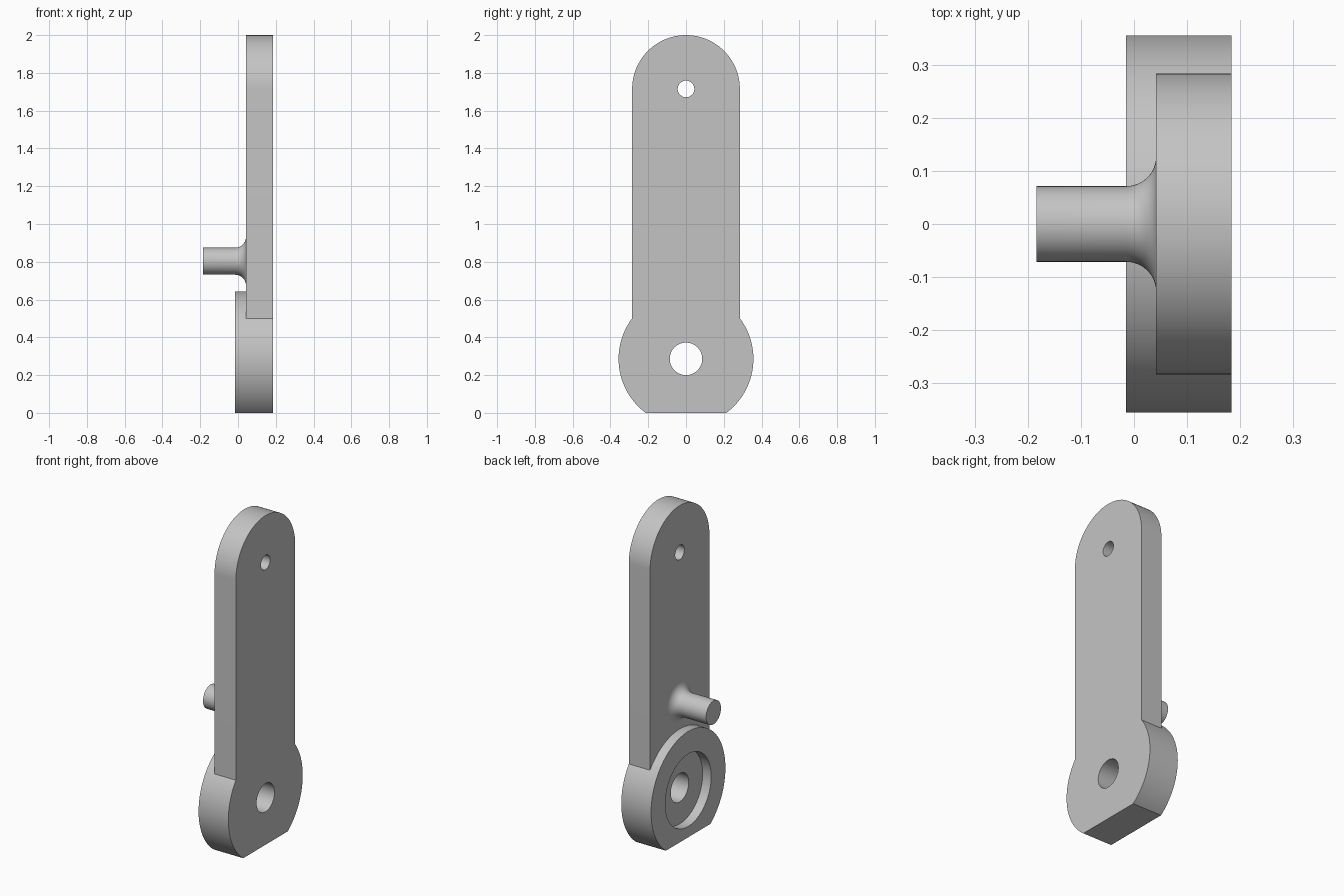
import bpy
import bmesh
from math import sin, cos, pi, asin

cube = bpy.data.objects.get("Cube")
if cube:
    bpy.data.objects.remove(cube, do_unlink=True)

# Key dimensions
BACK, STEP, RIM = 0.185, 0.042, -0.015       # x of the flat side, arm face, hub face
HUB_Z, HUB_R = 0.286, 0.357
ARM_Z, ARM_R = 1.715, 0.285
PEG_Z, PEG_R, PEG_END = 0.803, 0.0715, -0.185

grey = bpy.data.materials.new("plain grey")
grey.use_nodes = True
grey.diffuse_color = (0.55, 0.55, 0.55, 1)
grey.node_tree.nodes["Principled BSDF"].inputs["Base Color"].default_value = grey.diffuse_color


def finish(name, bm):
    bmesh.ops.recalc_face_normals(bm, faces=bm.faces)
    mesh = bpy.data.meshes.new(name)
    bm.to_mesh(mesh)
    bm.free()
    mesh.materials.append(grey)
    obj = bpy.data.objects.new(name, mesh)
    bpy.context.collection.objects.link(obj)
    return obj


def arc(radius, z, start, end, steps):
    """Points (y, z) along an arc."""
    angles = [start + (end - start) * i / steps for i in range(steps + 1)]
    return [(radius * cos(a), z + radius * sin(a)) for a in angles]


def slab(name, outline, x0, x1):
    """Extrude a closed (y, z) outline along x."""
    bm = bmesh.new()
    face = bm.faces.new([bm.verts.new((x0, y, z)) for y, z in outline])
    new = bmesh.ops.extrude_face_region(bm, geom=[face])["geom"]
    verts = [v for v in new if isinstance(v, bmesh.types.BMVert)]
    bmesh.ops.translate(bm, verts=verts, vec=(x1 - x0, 0, 0))
    return finish(name, bm)


def disc(name, radius, z, x0, x1, steps=96):
    return slab(name, arc(radius, z, 0, 2 * pi, steps)[:-1], x0, x1)


def combine(target, tool, operation):
    mod = target.modifiers.new(operation.title(), "BOOLEAN")
    mod.operation, mod.solver, mod.object = operation, "EXACT", tool
    select(target)
    bpy.ops.object.modifier_apply(modifier=mod.name)
    bpy.data.objects.remove(tool, do_unlink=True)


def select(obj):
    bpy.ops.object.select_all(action="DESELECT")
    obj.select_set(True)
    bpy.context.view_layer.objects.active = obj


# Arm with a rounded top, joined to a round hub with a flat foot
arm_outline = arc(ARM_R, ARM_Z, 0, pi, 64) + [(-ARM_R, HUB_Z), (ARM_R, HUB_Z)]
body = slab("lever_arm", arm_outline, STEP, BACK)
foot = asin(HUB_Z / HUB_R)
hub = slab("hub", arc(HUB_R, HUB_Z, -foot, pi + foot, 96), RIM, BACK)
combine(body, hub, "UNION")

# Shallow hub recess, hub bore and small top hole
combine(body, disc("recess", 0.22, HUB_Z, RIM - 0.1, STEP), "DIFFERENCE")
combine(body, disc("bore", 0.086, HUB_Z, RIM - 0.1, BACK + 0.1), "DIFFERENCE")
combine(body, disc("top_hole", 0.044, ARM_Z, RIM - 0.1, BACK + 0.1, 48), "DIFFERENCE")

# Round peg with a flared fillet at its root
fillet = STEP - RIM
profile = [(PEG_END, 0), (PEG_END, PEG_R)]
for i in range(13):
    a = pi / 2 * i / 12
    profile.append((RIM + fillet * sin(a), PEG_R + fillet * (1 - cos(a))))
bm = bmesh.new()
verts = [bm.verts.new((x, 0, PEG_Z + r)) for x, r in profile]
edges = [bm.edges.new(pair) for pair in zip(verts, verts[1:])]
bmesh.ops.spin(bm, geom=verts + edges, cent=(0, 0, PEG_Z), axis=(1, 0, 0),
               angle=2 * pi, steps=64, use_merge=True)
bmesh.ops.remove_doubles(bm, verts=bm.verts, dist=1e-5)
peg = finish("peg", bm)

for obj in (body, peg):
    select(obj)
    bpy.ops.object.shade_smooth_by_angle(angle=pi / 6)
